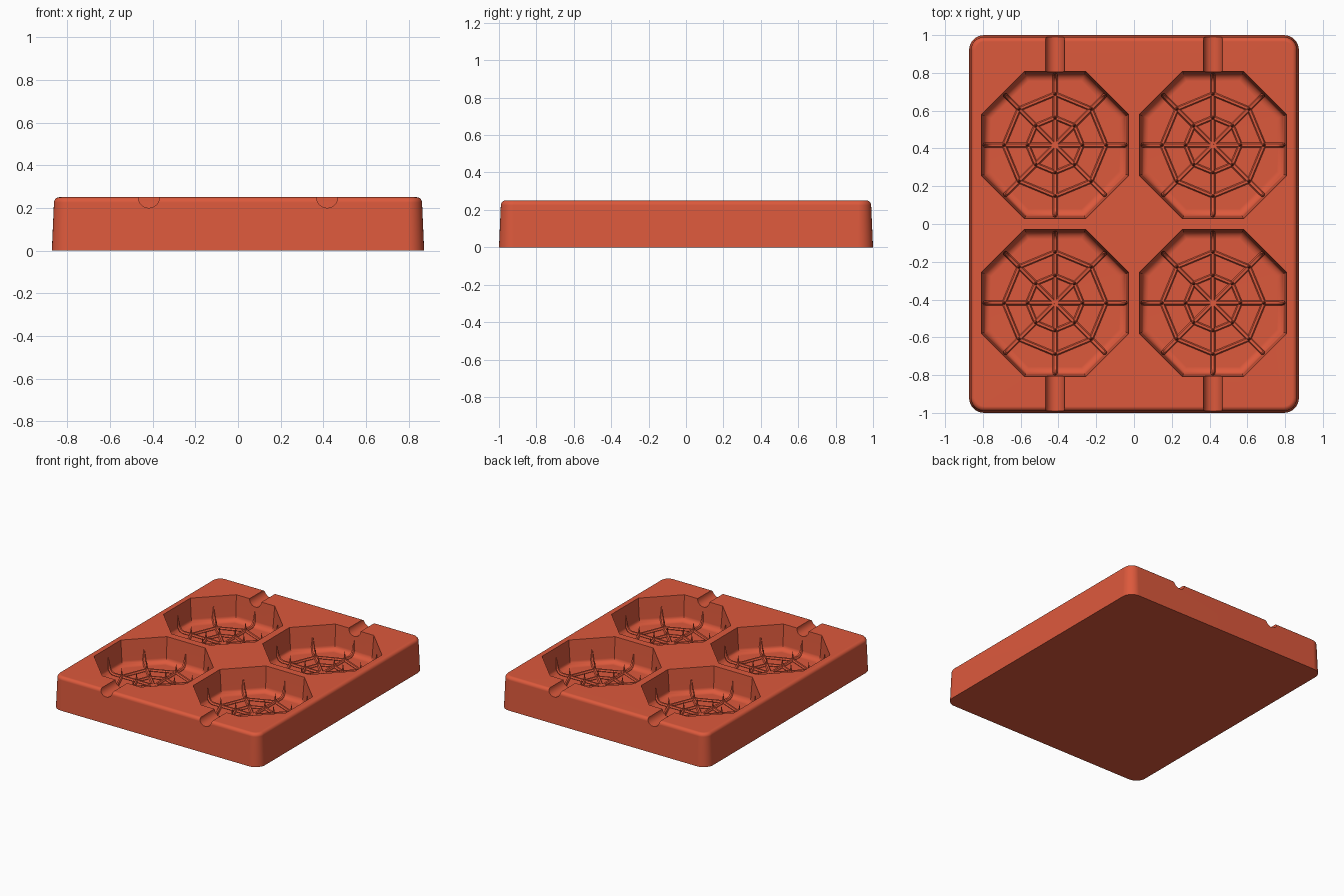
import bpy, bmesh
from math import pi, sin, cos, radians

cube = bpy.data.objects.get("Cube")
if cube:
    bpy.data.objects.remove(cube, do_unlink=True)

TOP, FLOOR, MID = 0.25, 0.06, 0.418
HALF_X, HALF_Y, CORNER = 0.873, 1.0, 0.08
CENTRES = [(sx * MID, sy * MID) for sx in (-1, 1) for sy in (-1, 1)]

# Single terracotta red colour
COLOUR = (0.72, 0.1, 0.045, 1)
red = bpy.data.materials.new("terracotta_red")
red.use_nodes = True
red.diffuse_color = COLOUR
bsdf = next(n for n in red.node_tree.nodes if n.type == 'BSDF_PRINCIPLED')
bsdf.inputs["Base Color"].default_value = COLOUR


def add_object(name, data):
    obj = bpy.data.objects.new(name, data)
    bpy.context.collection.objects.link(obj)
    return obj


def mesh_object(name, bm):
    bmesh.ops.recalc_face_normals(bm, faces=bm.faces)
    mesh = bpy.data.meshes.new(name)
    bm.to_mesh(mesh)
    bm.free()
    mesh.materials.append(red)
    return add_object(name, mesh)


def activate(obj):
    bpy.ops.object.select_all(action='DESELECT')
    obj.select_set(True)
    bpy.context.view_layer.objects.active = obj


def loft(bm, loops):
    """Skin closed loops of points and cap both ends."""
    rings = [[bm.verts.new(p) for p in loop] for loop in loops]
    n = len(rings[0])
    for a, b in zip(rings, rings[1:]):
        for i in range(n):
            j = (i + 1) % n
            bm.faces.new((a[i], a[j], b[j], b[i]))
    bm.faces.new(rings[0][::-1])
    bm.faces.new(rings[-1])


def rounded_rectangle(inset, z, steps=8):
    r = CORNER - inset
    points = []
    for k, (sx, sy) in enumerate([(1, 1), (-1, 1), (-1, -1), (1, -1)]):
        for i in range(steps + 1):
            a = (k + i / steps) * pi / 2
            points.append((sx * (HALF_X - CORNER) + r * cos(a),
                           sy * (HALF_Y - CORNER) + r * sin(a), z))
    return points


def octagon(cx, cy, apothem, z):
    r = apothem / cos(pi / 8)
    return [(cx + r * cos((i + 0.5) * pi / 4),
             cy + r * sin((i + 0.5) * pi / 4), z) for i in range(8)]


# Tray block: slight draft and a rounded upper edge
ROUND = 0.025
profile = [(0, 0)]
for i in range(6):
    t = i / 5 * pi / 2
    profile.append((0.01 + ROUND * (1 - cos(t)), TOP - ROUND + ROUND * sin(t)))
bm = bmesh.new()
loft(bm, [rounded_rectangle(inset, z) for inset, z in profile])
tray = mesh_object("mould_tray", bm)

# Four octagonal cavities with filleted floors
FILLET = 0.04
bm = bmesh.new()
for cx, cy in CENTRES:
    loops = []
    for i in range(6):
        t = i / 5 * radians(84)
        loops.append(octagon(cx, cy, 0.338 + FILLET * sin(t),
                             FLOOR + FILLET * (1 - cos(t))))
    loops.append(octagon(cx, cy, 0.39, TOP))
    loops.append(octagon(cx, cy, 0.394, TOP + 0.05))
    loft(bm, loops)
cavities = mesh_object("cavity_cutter", bm)

# Half-round channels from the cavities to the front and back
bm = bmesh.new()
for cx, cy in CENTRES:
    side = 1 if cy > 0 else -1
    loft(bm, [[(cx + 0.05 * cos(i * pi / 12), side * y,
                TOP + 0.05 * sin(i * pi / 12)) for i in range(24)]
              for y in (0.76, 1.1)])
channels = mesh_object("channel_cutter", bm)

activate(tray)
for cutter in (cavities, channels):
    cutter.hide_render = True
    cut = tray.modifiers.new("cut", 'BOOLEAN')
    cut.operation = 'DIFFERENCE'
    cut.solver = 'EXACT'
    cut.object = cutter
    bpy.ops.object.modifier_apply(modifier=cut.name)
    bpy.data.objects.remove(cutter, do_unlink=True)
bpy.ops.object.shade_smooth_by_angle(angle=radians(30))
tray.modifiers.new("even_shading", 'WEIGHTED_NORMAL').keep_sharp = True

# Web ridges: eight spokes climbing the walls, two rings, small thorns
curve = bpy.data.curves.new("web_path", 'CURVE')
curve.dimensions = '3D'
curve.bevel_depth = 0.013
curve.bevel_resolution = 1
curve.use_fill_caps = True


def add_path(points, radii=None, closed=False):
    spline = curve.splines.new('POLY')
    spline.points.add(len(points) - 1)
    for i, p in enumerate(points):
        spline.points[i].co = (*p, 1)
        spline.points[i].radius = radii[i] if radii else 1
    spline.use_cyclic_u = closed


RIDGE = FLOOR + 0.004
RINGS = (0.145, 0.27)
SPOKE = [(0, RIDGE), (0.335, RIDGE), (0.358, FLOOR + 0.014),
         (0.374, FLOOR + 0.04), (0.382, FLOOR + 0.12)]
for i in range(8):
    c, s = cos(i * pi / 4), sin(i * pi / 4)
    add_path([(r * c, r * s, z) for r, z in SPOKE], [1, 1, 1, 0.9, 0.1])
    for r in RINGS:
        add_path([(r * c, r * s, RIDGE), (r * c, r * s, RIDGE + 0.025),
                  (r * c, r * s, RIDGE + 0.065)], [1, 0.5, 0.05])
for r in RINGS:
    add_path([(r * cos(i * pi / 4), r * sin(i * pi / 4), RIDGE)
              for i in range(8)], closed=True)

path = add_object("web_path", curve)
bpy.context.view_layer.update()
web_mesh = bpy.data.meshes.new_from_object(
    path.evaluated_get(bpy.context.evaluated_depsgraph_get()))
bpy.data.objects.remove(path, do_unlink=True)
web_mesh.name = "web"
web_mesh.materials.clear()
web_mesh.materials.append(red)
for name, (cx, cy) in zip(("front_right", "back_right", "front_left", "back_left"), CENTRES):
    web = add_object("web_" + name, web_mesh)
    web.location = (cx, cy, 0)
activate(web)
bpy.ops.object.shade_smooth_by_angle(angle=radians(50))
